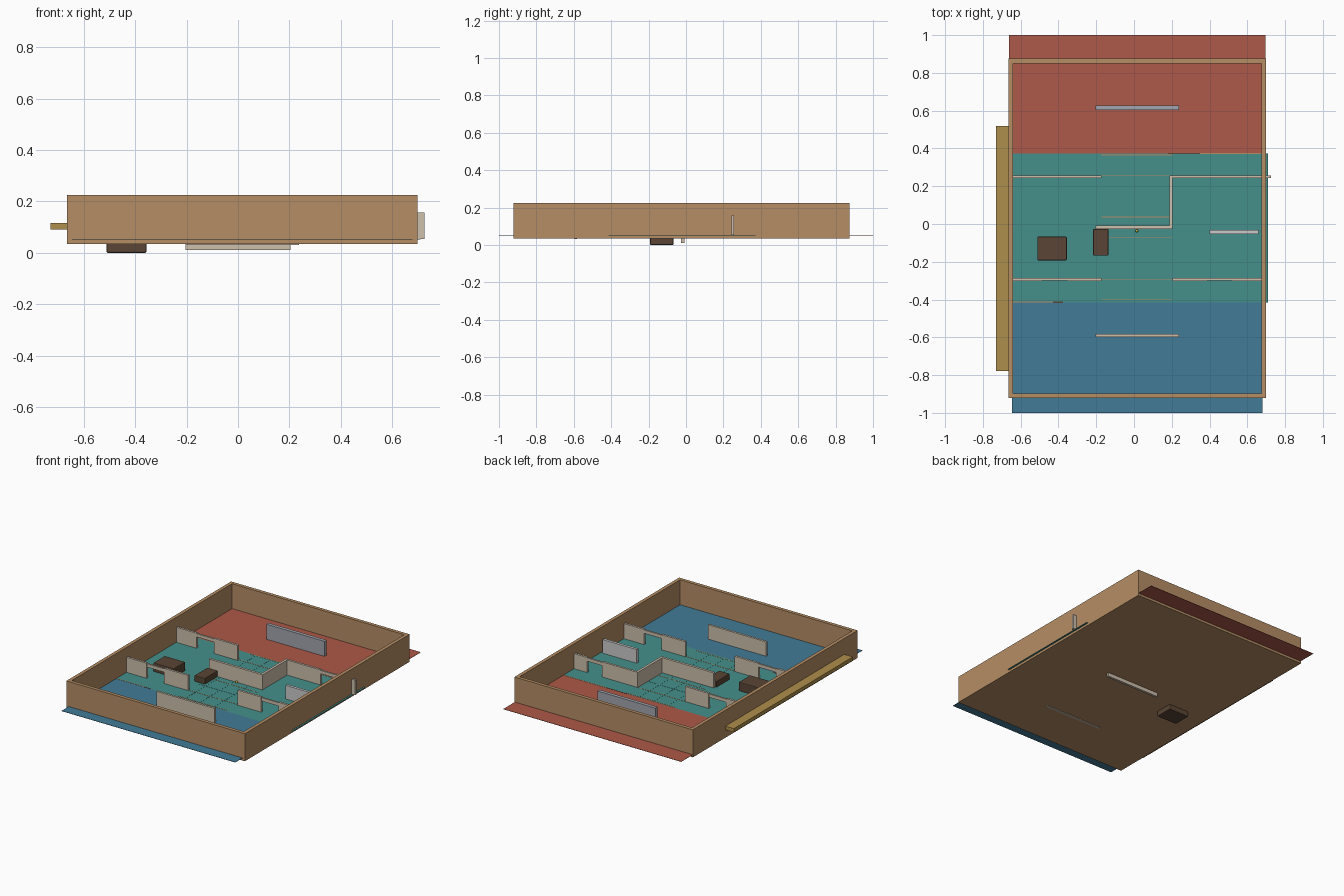
import bpy

if "Cube" in bpy.data.objects:
    bpy.data.objects.remove(bpy.data.objects["Cube"])

def mat(name, r, g, b):
    m = bpy.data.materials.new(name)
    m.diffuse_color = (r, g, b, 1)
    m.use_nodes = True
    m.node_tree.nodes["Principled BSDF"].inputs["Base Color"].default_value = m.diffuse_color
    return m

WOOD = mat("tan_wood", 0.46, 0.27, 0.13)
PALE = mat("pale_plaster", 0.62, 0.53, 0.42)
GREY = mat("grey_stone", 0.36, 0.38, 0.42)
LIGHT = mat("light_grey", 0.55, 0.53, 0.54)
DARK = mat("dark_wood", 0.10, 0.06, 0.035)
RED = mat("red_floor", 0.42, 0.10, 0.065)
TEAL = mat("teal_floor", 0.06, 0.28, 0.26)
BLUE = mat("blue_floor", 0.055, 0.20, 0.31)
OCHRE = mat("ochre", 0.42, 0.27, 0.07)
YELLOW = mat("yellow", 0.75, 0.60, 0.05)
FLOOR, TOP = 0.053, 0.157

def box(name, x0, x1, y0, y1, z0, z1, m, bevel=0):
    bpy.ops.mesh.primitive_cube_add(size=1, location=((x0+x1)/2, (y0+y1)/2, (z0+z1)/2))
    o = bpy.context.object
    o.name = name
    o.scale = (x1-x0, y1-y0, z1-z0)
    bpy.ops.object.transform_apply(location=False, rotation=False, scale=True)
    o.data.materials.append(m)
    if bevel:
        b = o.modifiers.new("bevel", 'BEVEL')
        b.width, b.segments = bevel, 2
    return o

# base slab and perimeter walls
X0, X1, Y0, Y1, T = -0.665, 0.698, -0.922, 0.875, 0.024
box("base_slab", X0+T, X1-T, Y0+T, Y1-T, 0.035, 0.051, WOOD)
box("outer_wall_front", X0, X1, Y0, Y0+T, 0.035, 0.225, WOOD)
box("outer_wall_back", X0, X1, Y1-T, Y1, 0.035, 0.225, WOOD)
box("outer_wall_left", X0, X0+T, Y0+T, Y1-T, 0.035, 0.225, WOOD)
box("outer_wall_right", X1-T, X1, Y0+T, Y1-T, 0.035, 0.225, WOOD)

# coloured floor zones
box("red_zone", -0.663, 0.695, 0.372, 1.0, 0.051, FLOOR, RED)
box("teal_zone", -0.645, 0.71, -0.415, 0.372, 0.051, FLOOR, TEAL)
box("blue_zone", -0.647, 0.679, -1.0, -0.415, 0.051, FLOOR, BLUE)

# side rail outside the left wall
box("side_rail", -0.73, X0, -0.777, 0.52, 0.09, 0.115, OCHRE)

# divider walls with doorways
def divider(name, y, x0, d0, d1, x1):
    t = 0.0075
    box(name + "_a", x0, d0, y-t, y+t, FLOOR, TOP, PALE)
    box(name + "_b", d1, x1, y-t, y+t, FLOOR, TOP, PALE)
    box(name + "_lintel", d0, d1, y-t*0.8, y+t*0.8, 0.13, TOP-0.004, PALE)

divider("divider_back_left", 0.25, -0.641, -0.487, -0.353, -0.172)
divider("divider_back_right", 0.25, 0.205, 0.46, 0.575, 0.725)
divider("divider_front_left", -0.293, -0.641, -0.487, -0.353, -0.172)
divider("divider_front_right", -0.293, 0.205, 0.387, 0.52, 0.674)

# central stepped wall
box("centre_wall_long", -0.205, 0.205, -0.026, -0.009, 0.01, TOP, PALE)
box("centre_wall_short", 0.188, 0.205, -0.009, 0.258, FLOOR, TOP, PALE)

# free-standing cover walls
box("cover_wall_back", -0.205, 0.238, 0.603, 0.627, FLOOR, TOP, GREY)
box("cover_wall_front", -0.205, 0.238, -0.597, -0.582, 0.031, 0.152, PALE)
box("cover_wall_right", 0.4, 0.66, -0.052, -0.033, FLOOR, 0.147, LIGHT)

# crates and marker
box("large_crate", -0.512, -0.356, -0.192, -0.067, 0.002, 0.115, DARK, 0.005).location.z -= 0.002
box("small_crate", -0.216, -0.136, -0.167, -0.027, FLOOR, 0.095, DARK, 0.004)
bpy.ops.mesh.primitive_uv_sphere_add(segments=12, ring_count=8, radius=0.008, location=(0.015, -0.036, 0.061))
bpy.context.object.name = "marker"
bpy.context.object.data.materials.append(YELLOW)

# floor grid lines in the middle corridor
for i in range(8):
    y = 0.365 - i*0.1095
    box("grid_row", -0.172, 0.2, y-0.002, y+0.002, FLOOR-0.001, FLOOR+0.001, TEAL if i in (2, 5) else WOOD)
for i in range(3):
    x = -0.12 + i*0.11
    box("grid_column", x-0.002, x+0.002, -0.4, 0.365, FLOOR-0.001, FLOOR+0.0008, TEAL)

# thresholds between zones
box("back_threshold", 0.35, 0.674, 0.37, 0.375, FLOOR-0.001, FLOOR+0.001, WOOD)
box("back_threshold_dark", 0.18, 0.35, 0.37, 0.375, FLOOR-0.001, FLOOR+0.001, DARK)
box("front_threshold", -0.641, -0.43, -0.415, -0.41, FLOOR-0.001, FLOOR+0.001, WOOD)
box("front_threshold_dark", -0.43, -0.375, -0.417, -0.41, FLOOR-0.001, FLOOR+0.001, DARK)
